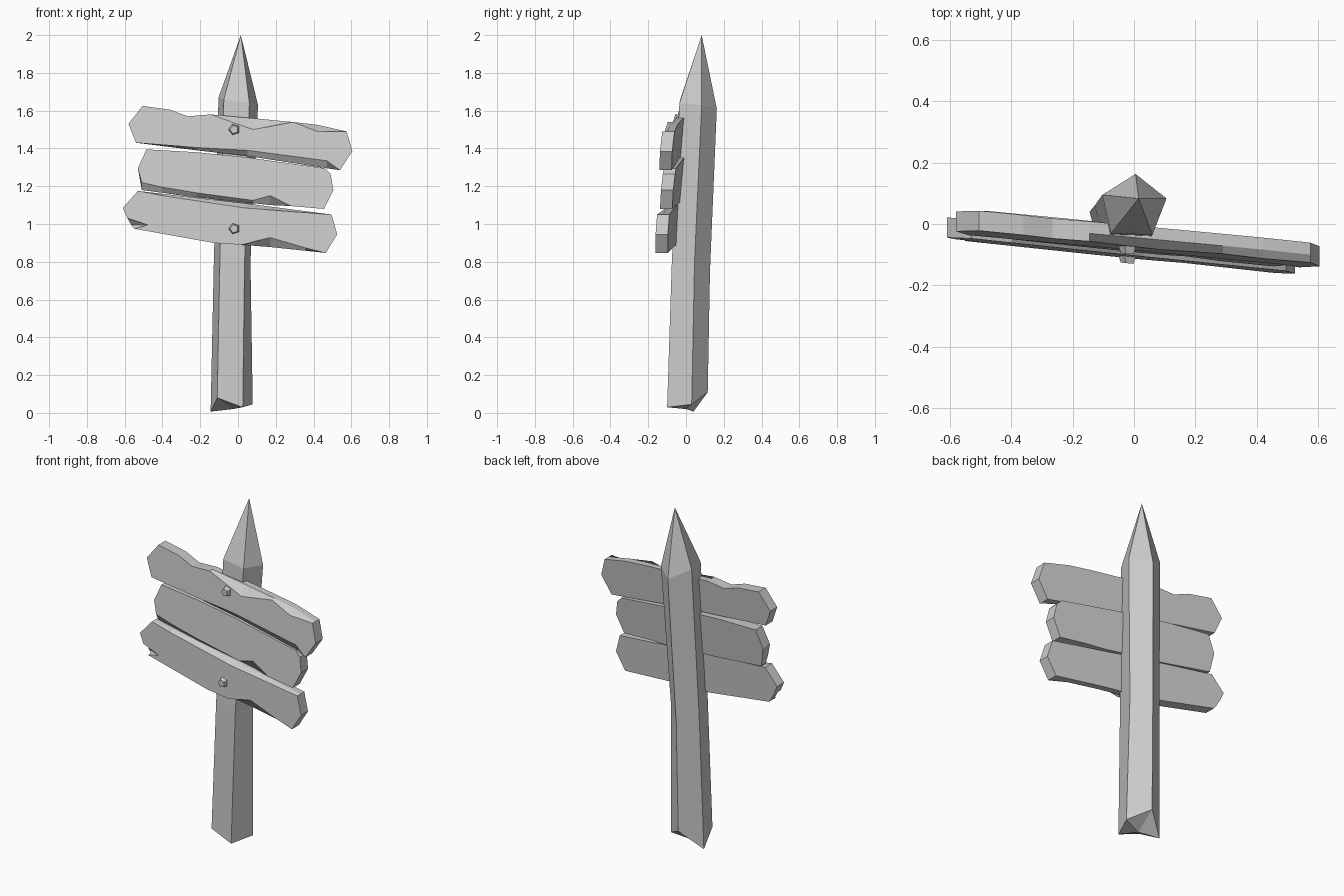
import bpy
import bmesh
import math
from mathutils import Vector

default_cube = bpy.data.objects.get("Cube")
if default_cube:
    bpy.data.objects.remove(default_cube, do_unlink=True)

# One plain grey for the whole sign
GREY = (0.6, 0.6, 0.6, 1.0)
material = bpy.data.materials.new("weathered grey")
material.use_nodes = True
material.diffuse_color = GREY
shader = next(n for n in material.node_tree.nodes if n.type == 'BSDF_PRINCIPLED')
shader.inputs["Base Color"].default_value = GREY


def finish(name, bm):
    """Turn a bmesh into a flat shaded object."""
    bmesh.ops.recalc_face_normals(bm, faces=bm.faces[:])
    mesh = bpy.data.meshes.new(name)
    bm.to_mesh(mesh)
    bm.free()
    mesh.materials.append(material)
    obj = bpy.data.objects.new(name, mesh)
    bpy.context.collection.objects.link(obj)
    return obj


def add_ring(bm, points):
    return [bm.verts.new(p) for p in points]


def bridge(bm, lower, upper):
    """Join two rings of equal length with quads."""
    count = len(lower)
    for i in range(count):
        j = (i + 1) % count
        bm.faces.new((lower[i], lower[j], upper[j], upper[i]))


def fan(bm, ring, tip):
    """Close a ring with triangles meeting at a point."""
    centre = bm.verts.new(tip)
    for i, vert in enumerate(ring):
        bm.faces.new((vert, ring[(i + 1) % len(ring)], centre))


def make_post(name, rings, foot, tip):
    bm = bmesh.new()
    loops = [add_ring(bm, ring) for ring in rings]
    for lower, upper in zip(loops, loops[1:]):
        bridge(bm, lower, upper)
    fan(bm, loops[0], foot)
    fan(bm, loops[-1], tip)
    return finish(name, bm)


def make_plank(name, outline, front_y, level, slope, tilt, thickness=0.065):
    """Outline points are (x, z), optionally followed by how far the
    front edge is chipped away from the outline (dx, dz)."""
    def depth(x, z):
        return front_y + slope * x + tilt * (z - level)

    front, back = [], []
    for x, z, *chip in outline:
        dx, dz = chip or (0, 0)
        front.append((x + dx, depth(x + dx, z + dz), z + dz))
        back.append((x, depth(x, z) + thickness, z))
    # The middle ring keeps the rim square, so chips stay shallow
    middle = [Vector(b) - Vector((0, thickness * 0.6, 0)) for b in back]

    bm = bmesh.new()
    loops = [add_ring(bm, ring) for ring in (front, middle, back)]
    bridge(bm, loops[0], loops[1])
    bridge(bm, loops[1], loops[2])
    bm.faces.new(loops[0])
    bm.faces.new(loops[2])
    return finish(name, bm)


def make_bolt(name, x, y, z, slope):
    """Five sided bolt head that tapers to the front."""
    bm = bmesh.new()

    def pentagon(radius, offset):
        angles = [math.tau * i / 5 + math.pi for i in range(5)]
        return add_ring(bm, [(x + radius * math.cos(a),
                              y + offset + slope * radius * math.cos(a),
                              z + radius * math.sin(a)) for a in angles])

    base, head = pentagon(0.033, 0.01), pentagon(0.023, -0.02)
    bridge(bm, base, head)
    bm.faces.new(base)
    bm.faces.new(head)
    return finish(name, bm)


# Five sided post with a slight bend, sharpened at the top
make_post("post", [
    [(-.11, -.09, .08), (.025, -.10, .03), (.078, .03, .045),
     (-.03, .115, .11), (-.145, .04, .007)],
    [(-.095, -.067, .85), (.035, -.075, .8), (.066, .045, .8),
     (-.025, .127, .75), (-.128, .06, .8)],
    [(-.075, -.03, .0 + 1.66), (.06, -.035, 1.64), (.106, .083, 1.63),
     (.005, .163, 1.61), (-.103, .095, 1.67)],
], foot=(-.03, .0, .02), tip=(.015, .083, 2))

# Three crooked boards with chipped front edges
make_plank("top_plank", [
    (-.58, 1.53), (-.505, 1.625), (-.36, 1.605), (-.265, 1.57),
    (-.145, 1.58), (.08, 1.56, 0, -.06), (.29, 1.54), (.42, 1.525, 0, -.035),
    (.575, 1.49), (.605, 1.385), (.54, 1.285), (.47, 1.295, 0, .04),
    (.05, 1.36, 0, .03), (-.22, 1.39, 0, .015), (-.54, 1.43),
], front_y=-.085, level=1.4, slope=-.085, tilt=.09)

make_plank("middle_plank", [
    (-.53, 1.295), (-.485, 1.395), (-.22, 1.38), (.03, 1.355),
    (.46, 1.295), (.49, 1.265), (.505, 1.18), (.455, 1.08),
    (.28, 1.095), (.17, 1.1, 0, .05), (.08, 1.11, 0, .015),
    (-.22, 1.14, 0, .025), (-.4, 1.165, 0, .03), (-.51, 1.18, 0, .04),
], front_y=-.09, level=1.15, slope=-.09, tilt=.1)

make_plank("bottom_plank", [
    (-.61, 1.085), (-.53, 1.175), (-.4, 1.16, 0, -.01),
    (.035, 1.11, 0, -.025), (.495, 1.05), (.525, .945), (.465, .847),
    (.36, .858, 0, .015), (.17, .878, 0, .05), (.02, .89),
    (-.13, .9), (-.55, .975), (-.565, .995, .09, 0), (-.585, 1.03),
], front_y=-.11, level=.95, slope=-.097, tilt=.05)

# Bolts holding the outer boards
make_bolt("top_bolt", -.02, -.077, 1.5, -.085)
make_bolt("bottom_bolt", -.02, -.108, .975, -.097)
